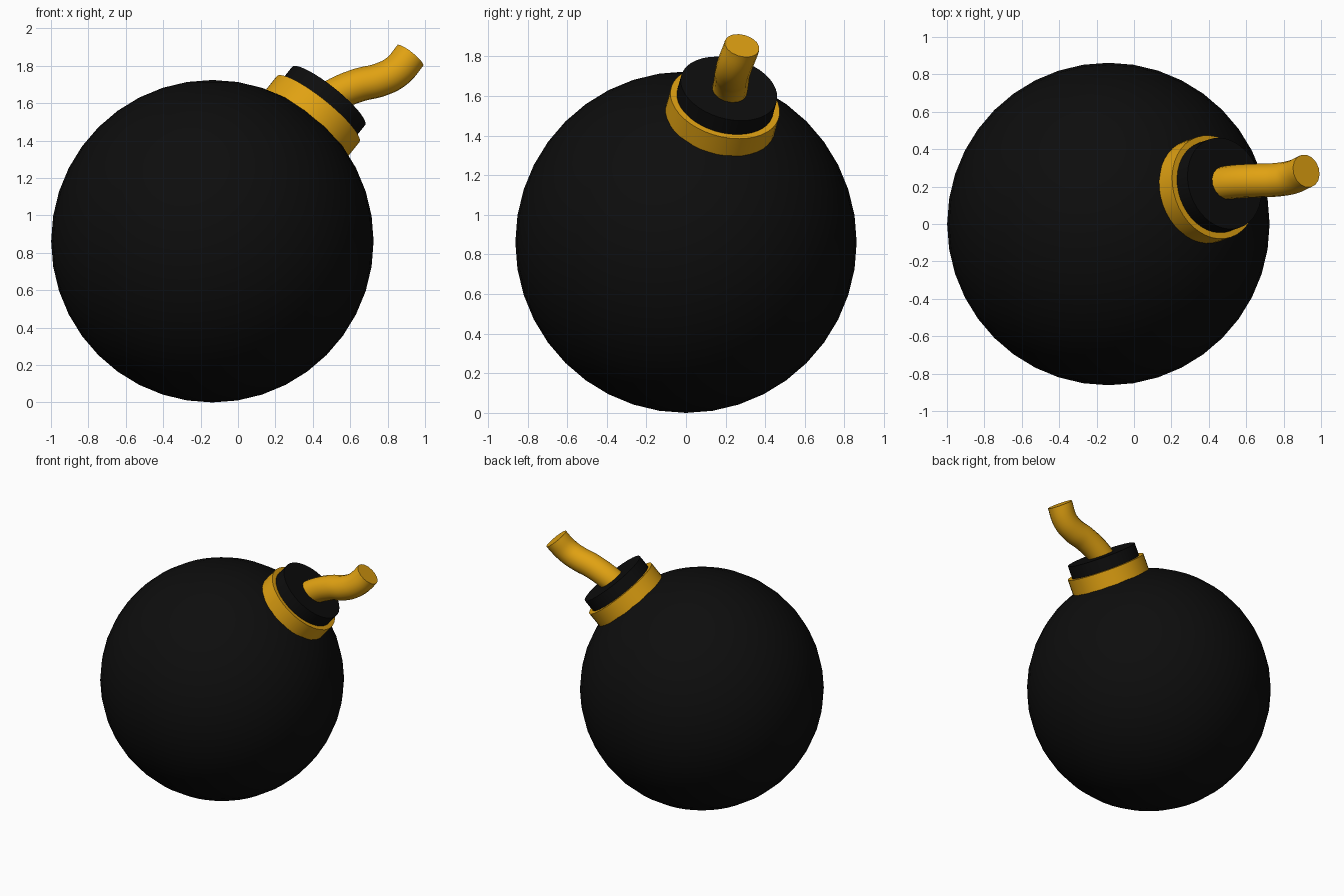
import bpy
import math
from mathutils import Vector

if "Cube" in bpy.data.objects:
    bpy.data.objects.remove(bpy.data.objects["Cube"])

CENTRE = Vector((-0.137, 0, 0.862))
AXIS = Vector((0.61, 0.213, 0.762)).normalized()


def material(name, rgb):
    m = bpy.data.materials.new(name)
    m.diffuse_color = (*rgb, 1)
    m.use_nodes = True
    m.node_tree.nodes["Principled BSDF"].inputs["Base Color"].default_value = m.diffuse_color
    return m


BLACK = material("black_iron", (0.004, 0.004, 0.004))
GOLD = material("gold", (0.75, 0.36, 0.006))


def finish(obj, name, mat, angle):
    obj.name = name
    obj.data.materials.clear()
    obj.data.materials.append(mat)
    bpy.ops.object.shade_smooth_by_angle(angle=math.radians(angle))


def collar(name, radius, start, end, mat):
    """Disc on the neck axis, between two distances from the ball centre."""
    bpy.ops.mesh.primitive_cylinder_add(
        vertices=40, radius=radius, depth=end - start,
        location=CENTRE + AXIS * (start + end) / 2,
        rotation=AXIS.to_track_quat('Z', 'Y').to_euler())
    finish(bpy.context.object, name, mat, 40)


# Round body
bpy.ops.mesh.primitive_uv_sphere_add(segments=40, ring_count=20, radius=0.862, location=CENTRE)
finish(bpy.context.object, "ball_body", BLACK, 60)

# Neck: gold ring with a black cap on it
collar("neck_ring", 0.283, 0.78, 0.925, GOLD)
collar("neck_cap", 0.25, 0.85, 1.017, BLACK)

# Bent fuse, its end square to the neck axis
path = [(0.445, 0.212, 1.60), (0.53, 0.225, 1.65), (0.65, 0.232, 1.698),
        (0.757, 0.236, 1.724), (0.845, 0.25, 1.768), (0.921, 0.283, 1.855)]
curve = bpy.data.curves.new("fuse", 'CURVE')
curve.dimensions = '3D'
curve.resolution_u = 6
curve.bevel_depth = 0.09
curve.bevel_resolution = 6
curve.use_fill_caps = True
spline = curve.splines.new('BEZIER')
spline.bezier_points.add(len(path) - 1)
for point, co in zip(spline.bezier_points, path):
    point.co = co
    point.handle_left_type = point.handle_right_type = 'AUTO'
tip = spline.bezier_points[-1]
tip.handle_left_type = tip.handle_right_type = 'FREE'
tip.handle_left = Vector(path[-1]) - AXIS * 0.04
tip.handle_right = Vector(path[-1]) + AXIS * 0.04
fuse = bpy.data.objects.new("fuse", curve)
bpy.context.collection.objects.link(fuse)
bpy.ops.object.select_all(action='DESELECT')
fuse.select_set(True)
bpy.context.view_layer.objects.active = fuse
bpy.ops.object.convert(target='MESH')
finish(bpy.context.object, "fuse", GOLD, 40)
